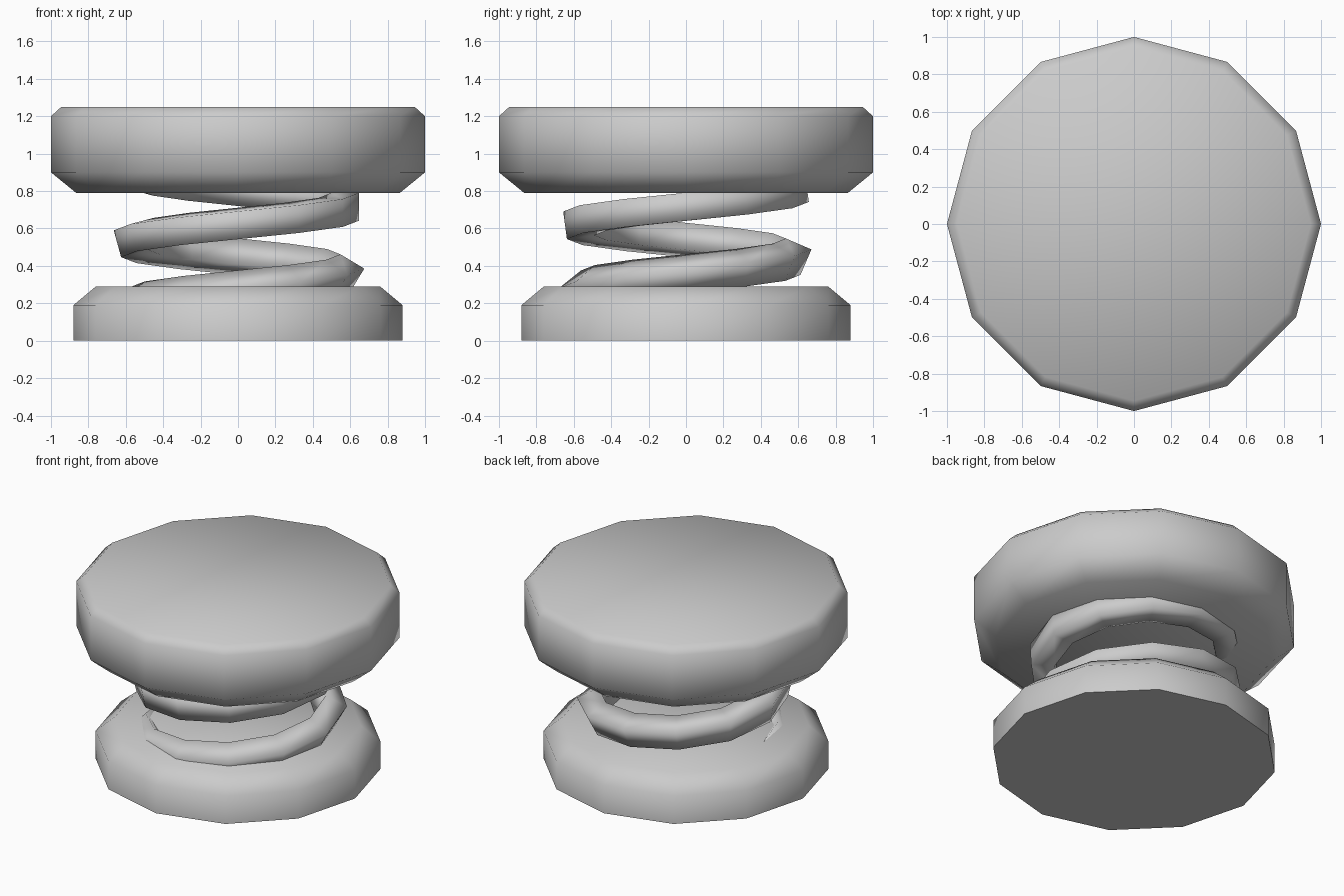
import bpy, bmesh
from math import sin, cos, pi, radians

if "Cube" in bpy.data.objects:
    bpy.data.objects.remove(bpy.data.objects["Cube"])

SIDES = 12


def skin(name, rings, smooth_angle):
    """Bridge a list of equal vertex rings and cap both ends."""
    bm = bmesh.new()
    loops = [[bm.verts.new(p) for p in ring] for ring in rings]
    n = len(loops[0])
    for a, b in zip(loops, loops[1:]):
        for i in range(n):
            j = (i + 1) % n
            bm.faces.new((a[i], a[j], b[j], b[i]))
    bm.faces.new(loops[0][::-1])
    bm.faces.new(loops[-1])
    bmesh.ops.recalc_face_normals(bm, faces=bm.faces)
    mesh = bpy.data.meshes.new(name)
    bm.to_mesh(mesh)
    bm.free()
    obj = bpy.data.objects.new(name, mesh)
    bpy.context.collection.objects.link(obj)
    bpy.ops.object.select_all(action='DESELECT')
    obj.select_set(True)
    bpy.context.view_layer.objects.active = obj
    bpy.ops.object.shade_smooth_by_angle(angle=radians(smooth_angle))
    return obj


def disc(name, profile):
    """Twelve-sided turned disc from (radius, z) pairs."""
    rings = [[(r * cos(2 * pi * i / SIDES), r * sin(2 * pi * i / SIDES), z)
              for i in range(SIDES)] for r, z in profile]
    return skin(name, rings, 60)


# Base plate and top pad
disc("base_plate", [(0.88, 0), (0.88, 0.19), (0.76, 0.29)])
disc("top_pad", [(0.865, 0.79), (1, 0.90), (1, 1.20), (0.945, 1.25)])

# Coil spring: square section that rolls slowly as it climbs, ends buried
COIL_R, WIRE_R, PITCH = 0.573, 0.105, 0.356
slope = PITCH / (2 * pi * COIL_R)
rings = []
for k in range(-6, 19):
    t = 2 * pi * k / SIDES
    zc = 0.36 + PITCH * t / (2 * pi)
    roll = radians(14) + radians(7.8) * t / (pi / 2)
    ring = []
    for c in range(4):
        a = roll + c * pi / 2
        r = COIL_R + WIRE_R * cos(a)
        up = WIRE_R * sin(a)
        # lean the section so it stays square to the wire
        ring.append((r * cos(t) + up * slope * sin(t),
                     r * sin(t) - up * slope * cos(t), zc + up))
    rings.append(ring)
skin("coil_spring", rings, 120)
